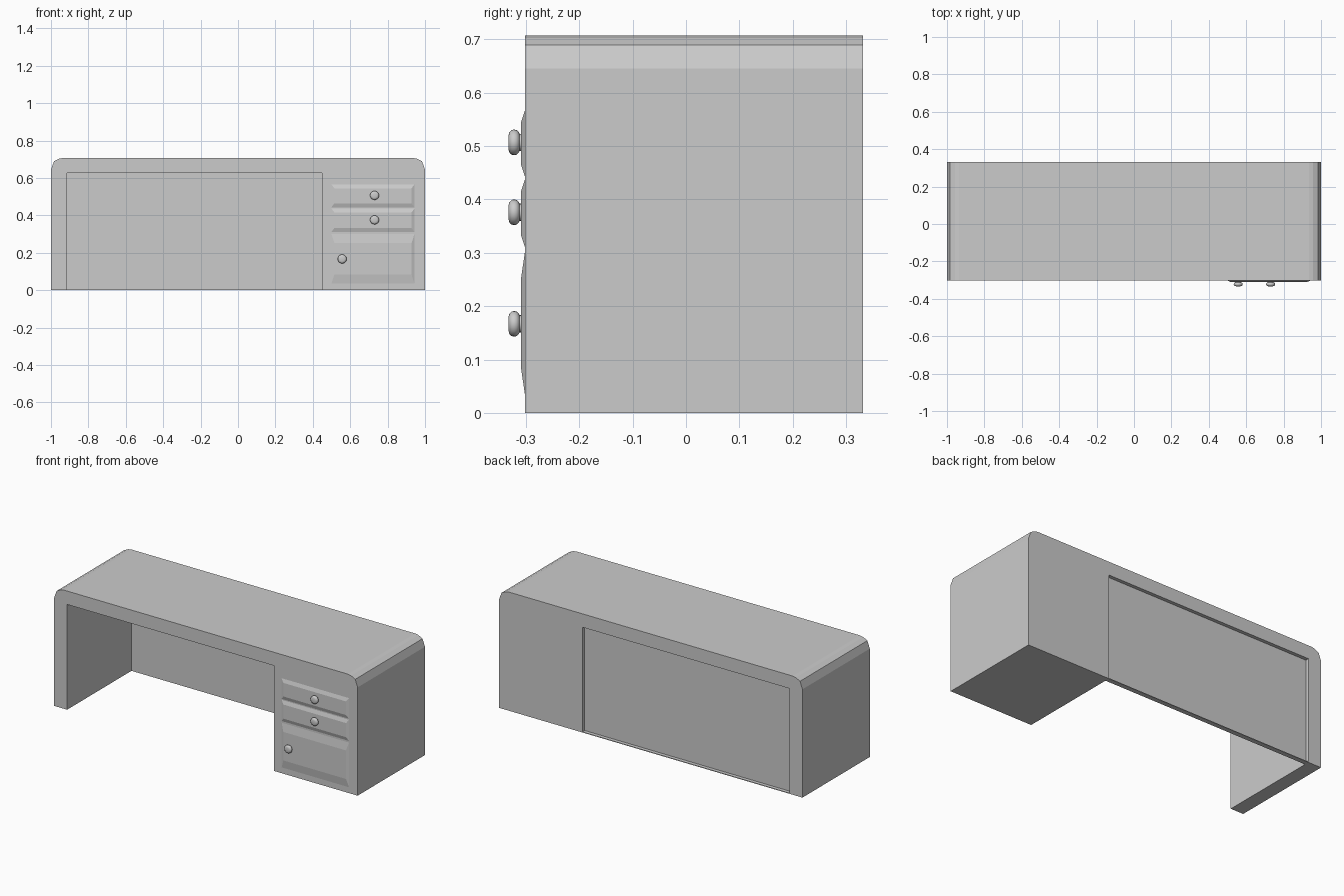
import bpy, bmesh, math

if "Cube" in bpy.data.objects:
    bpy.data.objects.remove(bpy.data.objects["Cube"])

FRONT, BACK = -0.302, 0.332          # front and back planes of the desk
LEFT, RIGHT, LINTEL = -0.915, 0.45, 0.627   # knee opening


def finish(name, bm):
    bmesh.ops.recalc_face_normals(bm, faces=bm.faces)
    mesh = bpy.data.meshes.new(name)
    bm.to_mesh(mesh)
    bm.free()
    obj = bpy.data.objects.new(name, mesh)
    bpy.context.collection.objects.link(obj)
    return obj


def extrude_profile(name, points, y0, y1):
    """Extrude an (x, z) outline along y."""
    bm = bmesh.new()
    face = bm.faces.new([bm.verts.new((x, y0, z)) for x, z in points])
    res = bmesh.ops.extrude_face_region(bm, geom=[face])
    verts = [g for g in res["geom"] if isinstance(g, bmesh.types.BMVert)]
    bmesh.ops.translate(bm, verts=verts, vec=(0, y1 - y0, 0))
    return finish(name, bm)


def box(name, x0, x1, y0, y1, z0, z1):
    return extrude_profile(name, [(x0, z0), (x1, z0), (x1, z1), (x0, z1)], y0, y1)


def raised_front(name, z0, z1, slope):
    """Drawer front: shallow frustum with bevelled edges."""
    x0, x1, side = 0.497, 0.946, 0.018
    obj = box(name, x0, x1, -0.309, FRONT + 0.001, z0, z1)
    for v in obj.data.vertices:
        if v.co.y < -0.305:
            v.co.x += side if v.co.x < 0.7 else -side
            v.co.z += slope if v.co.z < (z0 + z1) / 2 else -slope
    return obj


def knob(name, x, z):
    """Lathe a flattened knob around the y axis."""
    profile = [(0, -0.333), (0.012, -0.333), (0.019, -0.331), (0.023, -0.327),
               (0.024, -0.322), (0.023, -0.317), (0.019, -0.313), (0.016, -0.312),
               (0.016, -0.307)]
    bm = bmesh.new()
    verts = [bm.verts.new((x + r, y, z)) for r, y in profile]
    edges = [bm.edges.new(pair) for pair in zip(verts, verts[1:])]
    bmesh.ops.spin(bm, geom=verts + edges, cent=(x, 0, z), axis=(0, 1, 0),
                   angle=math.tau, steps=20)
    bmesh.ops.remove_doubles(bm, verts=bm.verts, dist=0.0001)
    obj = finish(name, bm)
    bpy.ops.object.select_all(action='DESELECT')
    obj.select_set(True)
    bpy.context.view_layer.objects.active = obj
    bpy.ops.object.shade_smooth_by_angle(angle=math.radians(40))
    return obj


# Body: top with rounded corners, side panel and drawer pedestal in one outline
corner = [(1, 0.645), (0.984, 0.689), (0.957, 0.703), (0.935, 0.707)]
outline = [(RIGHT, 0), (1, 0)] + corner
outline += [(-x, z) for x, z in reversed(corner)]
outline += [(-1, 0), (LEFT, 0), (LEFT, LINTEL), (RIGHT, LINTEL)]
extrude_profile("desk_body", outline, FRONT, BACK)

# Recessed back panel and the thin rail under it
box("back_panel", LEFT, RIGHT, 0.304, 0.311, 0, LINTEL)
box("back_rail", LEFT, RIGHT, 0.304, BACK, 0, 0.004)

# Drawer fronts and cupboard door
raised_front("top_drawer", 0.44, 0.569, 0.024)
raised_front("middle_drawer", 0.308, 0.44, 0.024)
raised_front("lower_door", 0.028, 0.308, 0.055)

# Knobs
for name, x, z in [("top_drawer_knob", 0.73, 0.507),
                   ("middle_drawer_knob", 0.73, 0.376),
                   ("lower_door_knob", 0.557, 0.167)]:
    knob(name, x, z)
